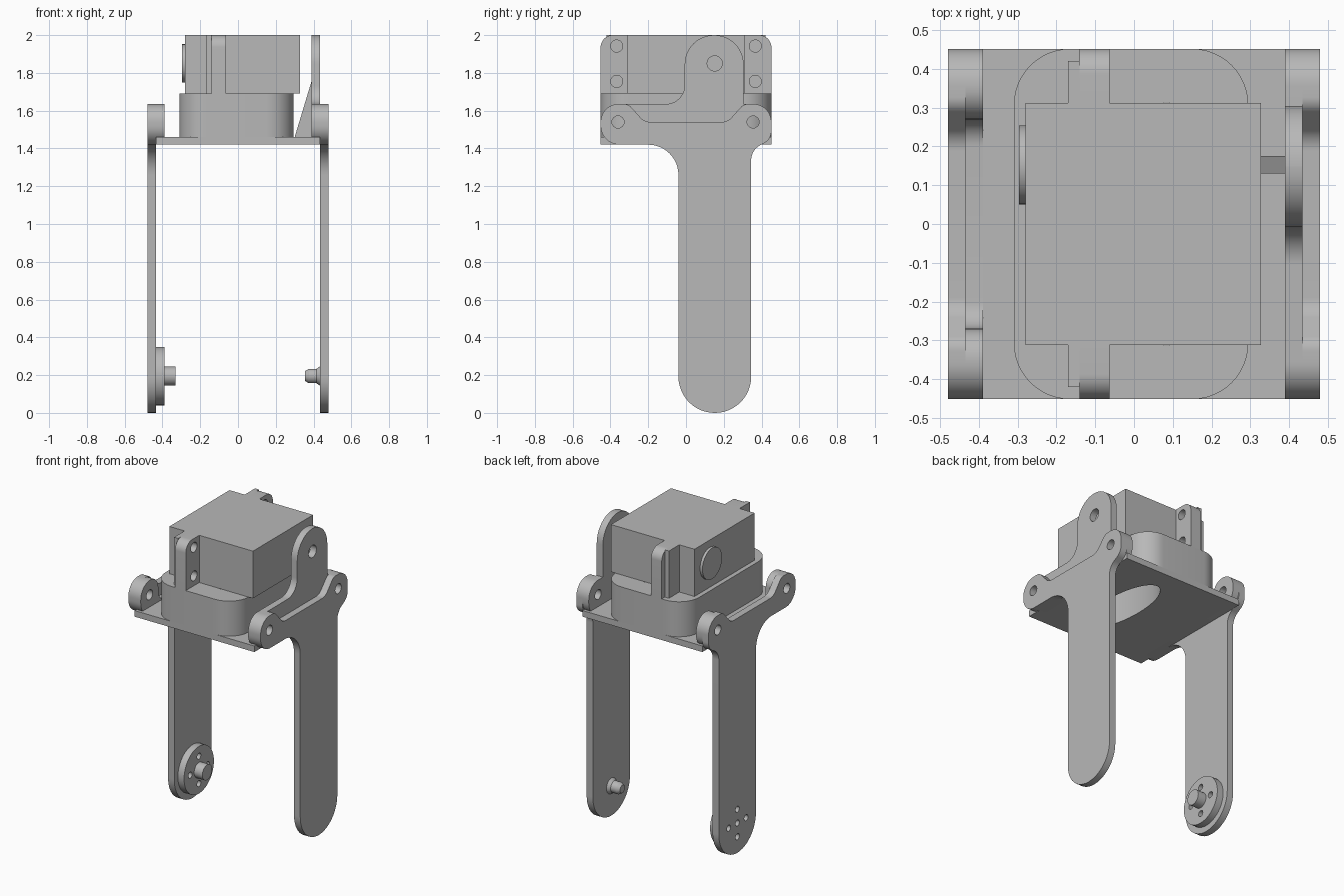
import bpy, bmesh
from math import pi, cos, sin, tan
from mathutils import Matrix, Vector

if "Cube" in bpy.data.objects:
    bpy.data.objects.remove(bpy.data.objects["Cube"])

grey = bpy.data.materials.new("plain grey")
grey.use_nodes = True
colour = (0.48, 0.48, 0.48, 1)
grey.diffuse_color = colour
grey.node_tree.nodes["Principled BSDF"].inputs["Base Color"].default_value = colour

# Local profile axes (u, v, depth) for each extrusion direction
AXES = {
    "x": ((0, 1, 0), (0, 0, 1), (1, 0, 0)),
    "y": ((1, 0, 0), (0, 0, 1), (0, -1, 0)),
    "z": ((1, 0, 0), (0, 1, 0), (0, 0, 1)),
}


def finish(obj, name):
    obj.name = name
    obj.data.materials.clear()
    obj.data.materials.append(grey)
    bpy.ops.object.select_all(action="DESELECT")
    obj.select_set(True)
    bpy.context.view_layer.objects.active = obj
    bpy.ops.object.shade_smooth_by_angle(angle=pi / 6)
    return obj


def fillet(corners, steps=12):
    """Outline from (u, v) or (u, v, radius) corners."""
    out = []
    for i, c in enumerate(corners):
        p = Vector(c[:2])
        if len(c) < 3:
            out.append(p)
            continue
        a = (Vector(corners[i - 1][:2]) - p).normalized()
        b = (Vector(corners[(i + 1) % len(corners)][:2]) - p).normalized()
        half = a.angle(b) / 2
        centre = p + (a + b).normalized() * c[2] / sin(half)
        start = p + a * c[2] / tan(half) - centre
        end = p + b * c[2] / tan(half) - centre
        sweep = start.angle_signed(end)
        for k in range(steps + 1):
            t = -sweep * k / steps
            out.append(centre + Vector((start.x * cos(t) - start.y * sin(t),
                                        start.x * sin(t) + start.y * cos(t))))
    return out


def ellipse(u, v, ru, rv=None, n=32):
    rv = rv or ru
    return [Vector((u + ru * cos(2 * pi * k / n), v + rv * sin(2 * pi * k / n)))
            for k in range(n)]


def extrude(name, axis, lo, hi, outline, holes=()):
    """Solid made by extruding a filled outline with holes from lo to hi."""
    curve = bpy.data.curves.new(name, "CURVE")
    curve.dimensions = "2D"
    curve.fill_mode = "BOTH"
    curve.extrude = (hi - lo) / 2
    for loop in [outline, *holes]:
        spline = curve.splines.new("POLY")
        spline.points.add(len(loop) - 1)
        for point, p in zip(spline.points, loop):
            point.co = (p[0], p[1], 0, 1)
        spline.use_cyclic_u = True
    temp = bpy.data.objects.new(name + "_curve", curve)
    bpy.context.collection.objects.link(temp)
    bpy.context.view_layer.update()
    mesh = bpy.data.meshes.new_from_object(
        temp.evaluated_get(bpy.context.evaluated_depsgraph_get()))
    bpy.data.objects.remove(temp)
    basis = Matrix(AXES[axis]).transposed().to_4x4()
    basis.translation = Vector([abs(c) for c in AXES[axis][2]]) * (lo + hi) / 2
    mesh.transform(basis)
    bm = bmesh.new()
    bm.from_mesh(mesh)
    bmesh.ops.remove_doubles(bm, verts=bm.verts, dist=1e-5)
    bmesh.ops.recalc_face_normals(bm, faces=bm.faces)
    bm.to_mesh(mesh)
    bm.free()
    obj = bpy.data.objects.new(name, mesh)
    bpy.context.collection.objects.link(obj)
    return finish(obj, name)


def box(name, x0, x1, y0, y1, z0, z1):
    return extrude(name, "z", z0, z1, [(x0, y0), (x1, y0), (x1, y1), (x0, y1)])


def round_x(name, x0, x1, y, z, r0, r1=None):
    """Cylinder or cone lying along x."""
    bpy.ops.mesh.primitive_cone_add(
        vertices=32, radius1=r0, radius2=r1 or r0, depth=x1 - x0,
        location=((x0 + x1) / 2, y, z), rotation=(0, pi / 2, 0))
    return finish(bpy.context.object, name)


W = 0.452            # half depth of the bracket
PY, PZ = 0.152, 0.195  # lower pivot
AXLE = 1.85          # upper pivot height
ear_holes = [ellipse(y, 1.54, 0.032) for y in (-0.36, 0.355)]
ear_low = (-W, 1.42, 0.1)
ear_top = (-W, 1.635, 0.095)

# Long side arms with two ears at the top
arm = fillet([
    ear_low, (-0.04, 1.42, 0.16), (-0.04, 0, 0.192), (0.345, 0, 0.192),
    (0.345, 1.39, 0.09), (W, 1.45, 0.07), (W, 1.635, 0.095),
    (0.305, 1.635, 0.05), (0.22, 1.54, 0.07), (-0.22, 1.54, 0.07),
    (-0.305, 1.635, 0.05), ear_top])
bolt_holes = [ellipse(PY + 0.09 * cos(k * pi / 2), PZ + 0.09 * sin(k * pi / 2), 0.02, n=20)
              for k in range(4)]
extrude("right_arm", "x", 0.435, 0.48, arm, ear_holes)
extrude("left_arm", "x", -0.48, -0.435, arm,
        ear_holes + bolt_holes + [ellipse(PY, PZ, 0.02, n=20)])

# Inner plates: a tall lobed one and a low one with ears only
lobe = fillet([
    ear_low, (W, 1.42, 0.1), (W, 1.635, 0.095), (0.305, 1.635),
    (0.305, 2.0, 0.155), (-0.007, 2.0, 0.155), (-0.007, 1.635, 0.1), ear_top])
extrude("lobed_plate", "x", 0.39, 0.435, lobe,
        ear_holes + [ellipse(PY, AXLE, 0.04)])
ears = fillet([
    ear_low, (W, 1.42, 0.1), (W, 1.635, 0.095), (0.27, 1.635, 0.08),
    (0.27, 1.46, 0.07), (-0.27, 1.46, 0.07), (-0.27, 1.635, 0.08), ear_top])
extrude("ear_plate", "x", -0.435, -0.39, ears, ear_holes)

# Base plate and rounded block with an oval opening beneath
opening = ellipse(0.085, 0, 0.12, 0.314, 48)
extrude("base_plate", "z", 1.42, 1.46,
        [(-0.435, -W), (0.435, -W), (0.435, W), (-0.435, W)], [opening])
block = fillet([(-0.31, -W, 0.145), (0.295, -W, 0.145),
                (0.295, W, 0.145), (-0.31, W, 0.145)])
extrude("base_block", "z", 1.46, 1.69, block, [opening])

# Gusset bracing the lobed plate
extrude("gusset", "y", 0.13, 0.175, [(0.3, 1.46), (0.392, 1.46), (0.392, 1.765)])

# Motor body with flanges, mounting tabs and round cap
box("motor_body", -0.28, 0.327, -0.312, 0.312, 1.69, 2.0)
round_x("motor_cap", -0.297, -0.28, PY, AXLE, 0.102)
for side, s in (("front", -1), ("back", 1)):
    y0, y1 = sorted((s * 0.312, s * 0.42))
    tab = fillet([(s * 0.312, 1.69), (s * W, 1.69),
                  (s * W, 2.0, 0.065), (s * 0.312, 2.0)])
    screw_holes = [ellipse(s * 0.367, z, 0.032) for z in (1.755, 1.942)]
    extrude(side + "_tab", "x", -0.14, -0.063, tab, screw_holes)
    box(side + "_flange", -0.17, -0.14, y0, y1, 1.69, 2.0)

# Lower pivots: bolted disc with a pin, and a stepped stub
extrude("pivot_disc", "x", -0.435, -0.39, ellipse(PY, PZ, 0.155, n=48), bolt_holes)
round_x("disc_pin", -0.39, -0.33, PY, PZ, 0.05)
round_x("stub_flare", 0.415, 0.435, PY, PZ, 0.038, 0.052)
round_x("stub_pin", 0.375, 0.415, PY, PZ, 0.038)
round_x("stub_tip", 0.355, 0.375, PY, PZ, 0.026, 0.038)
